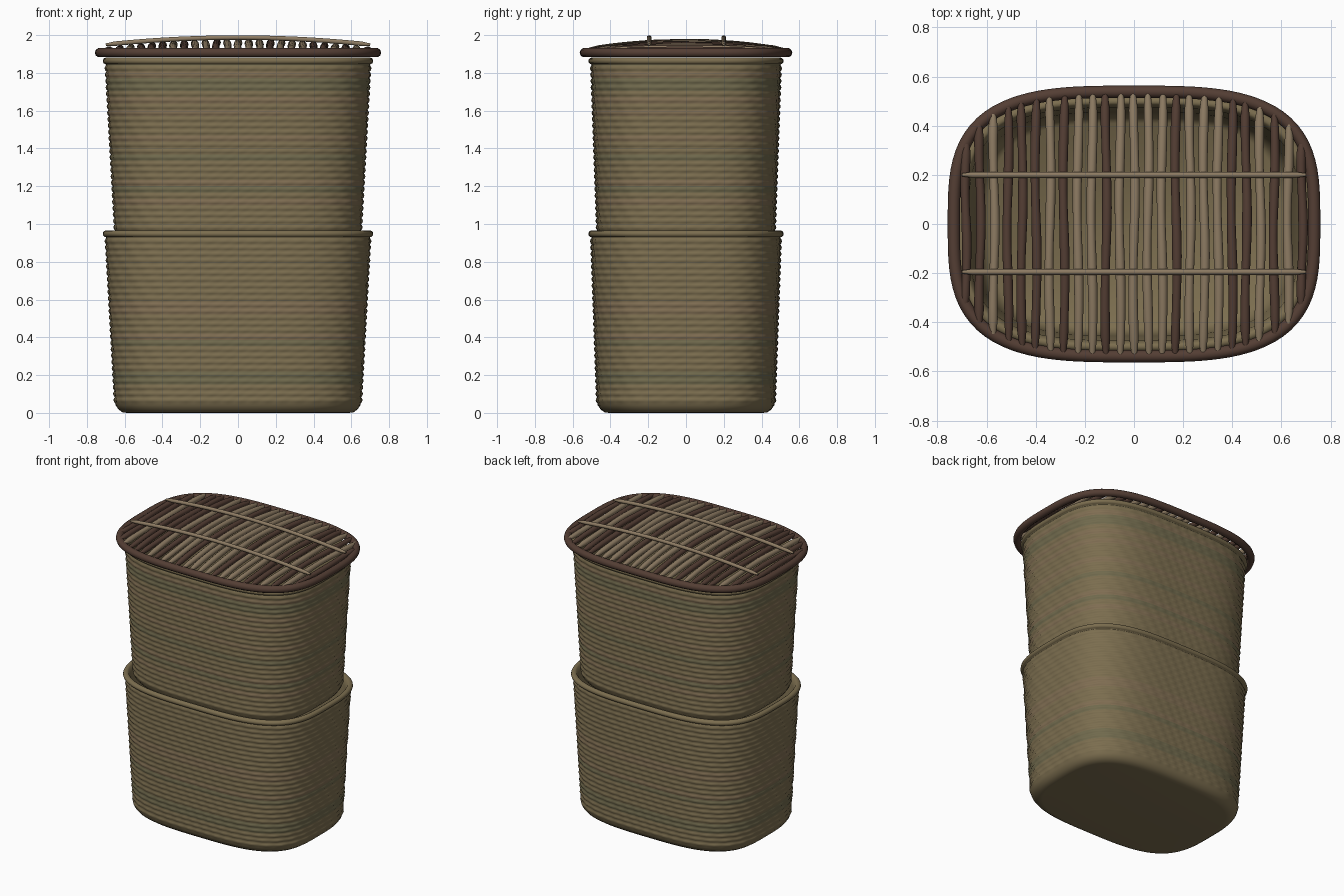
import bpy, bmesh, math, random

if "Cube" in bpy.data.objects:
    bpy.data.objects.remove(bpy.data.objects["Cube"])
random.seed(4)
TAU = math.tau
POW = 3.3


def mat(name, rgb):
    m = bpy.data.materials.new(name)
    m.diffuse_color = (*rgb, 1)
    m.use_nodes = True
    m.node_tree.nodes["Principled BSDF"].inputs["Base Color"].default_value = m.diffuse_color
    return m


OLIVE = mat("olive_reed", (0.20, 0.155, 0.078))
GREEN = mat("green_reed", (0.165, 0.145, 0.075))
TAN = mat("tan_reed", (0.215, 0.155, 0.085))
DARK = mat("dark_stick", (0.088, 0.048, 0.034))
LIGHT = mat("light_stick", (0.27, 0.20, 0.125))


def oval(a, b, t):
    # rounded-rectangle outline
    c, s = math.cos(t), math.sin(t)
    r = (abs(c / a) ** POW + abs(s / b) ** POW) ** (-1 / POW)
    return r * c, r * s


def finish(bm, name, mats):
    bmesh.ops.recalc_face_normals(bm, faces=bm.faces)
    me = bpy.data.meshes.new(name)
    bm.to_mesh(me)
    bm.free()
    for m in mats:
        me.materials.append(m)
    for p in me.polygons:
        p.use_smooth = True
    ob = bpy.data.objects.new(name, me)
    bpy.context.collection.objects.link(ob)
    return ob


def basket(name, z0):
    SEG, ROWS, SUB = 176, 26, 4
    prof = [(0.585, 0.0, 0, 0), (0.61, 0.002, 0, 0), (0.632, 0.018, 0, 0), (0.648, 0.04, 0, 0)]
    # outer wall: one ridge per woven row
    for i in range(ROWS * SUB + 1):
        u = i / (ROWS * SUB)
        ridge = abs(math.sin(math.pi * i / SUB))
        prof.append((0.650 + 0.049 * u + 0.006 * ridge, 0.05 + 0.875 * u, 0.0025 * ridge, i // SUB))
    # rolled lip, inner wall and floor
    for k in range(9):
        t = -math.pi / 2 + math.pi * 1.25 * k / 8
        prof.append((0.698 + 0.018 * math.cos(t), 0.948 + 0.018 * math.sin(t), 0, 0))
    prof += [(0.672, 0.92, 0, 0), (0.645, 0.5, 0, 0), (0.622, 0.06, 0, 0), (0.59, 0.03, 0, 0)]
    bm = bmesh.new()
    rings = []
    for r, z, amp, row in prof:
        ring = []
        for j in range(SEG):
            t = TAU * j / SEG
            k = r + amp * math.sin(44 * t + row * math.pi / 2)
            x, y = oval(k, k - 0.18 - 0.02 * z, t)
            ring.append(bm.verts.new((x, y, z + z0)))
        rings.append(ring)
    tint = [random.choice((0, 0, 0, 1, 2)) for _ in range(ROWS + 1)]
    for a, b, p in zip(rings, rings[1:], prof):
        for j in range(SEG):
            n = (j + 1) % SEG
            bm.faces.new((a[j], a[n], b[n], b[j])).material_index = tint[p[3]]
    bm.faces.new(rings[0])
    bm.faces.new(rings[-1])
    return finish(bm, name, [OLIVE, GREEN, TAN])


def tube(name, pts, rad, material, closed=False):
    cu = bpy.data.curves.new(name, 'CURVE')
    cu.dimensions = '3D'
    cu.bevel_depth = rad
    cu.bevel_resolution = 3
    cu.use_fill_caps = True
    sp = cu.splines.new('POLY')
    sp.points.add(len(pts) - 1)
    for q, p in zip(sp.points, pts):
        q.co = (*p[:3], 1)
        q.radius = p[3] if len(p) > 3 else 1
    sp.use_cyclic_u = closed
    sp.use_smooth = True
    cu.materials.append(material)
    ob = bpy.data.objects.new(name, cu)
    bpy.context.collection.objects.link(ob)
    return ob


def dome(x, y):
    return 1.912 + 0.05 * max(0, 1 - (x / 0.76) ** 2) * max(0, 1 - (y / 0.56) ** 2)


basket("lower_basket", 0)
basket("upper_basket", 0.915)

# lid hoop
tube("lid_rim", [(*oval(0.733, 0.538, TAU * i / 128), 1.907) for i in range(128)], 0.025, DARK, True)

# lid sticks, d = dark, l = light
pattern = "ddldddldlldlllldlllddldldd"[:25]
for i, c in enumerate(pattern):
    x = -0.684 + 0.057 * i
    end = 0.53 * (1 - abs(x / 0.735) ** POW) ** (1 / POW)
    ph = random.uniform(0, TAU)
    pts = []
    for k in range(17):
        v = -1 + k / 8
        y = end * v
        rad = 0.65 if abs(v) == 1 else 1 + 0.06 * math.sin(7 * v + ph)
        pts.append((x + 0.004 * math.sin(4 * v + ph), y, dome(x, y), rad))
    tube(f"lid_stick_{i + 1}", pts, 0.0185, DARK if c == "d" else LIGHT)

# cross bars tying the sticks
for side, y in (("front", -0.195), ("back", 0.2)):
    pts = []
    for k in range(33):
        x = -0.7 + 1.4 * k / 32
        pts.append((x, y, dome(x, y) + 0.031, 0.5 if k in (0, 32) else 1))
    tube(f"lid_crossbar_{side}", pts, 0.0125, LIGHT)
